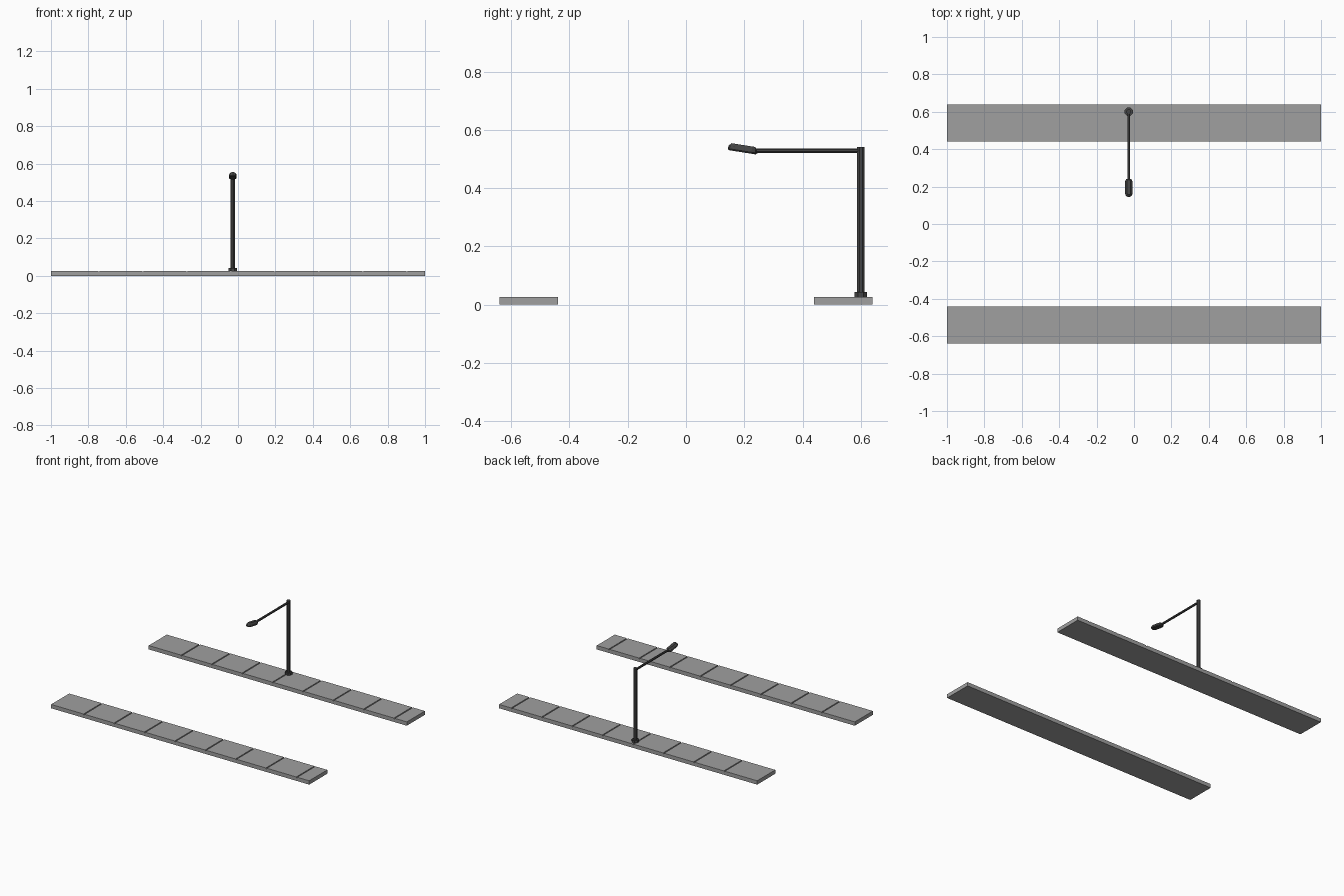
import bpy, bmesh, math
from mathutils import Matrix

if "Cube" in bpy.data.objects:
    bpy.data.objects.remove(bpy.data.objects["Cube"])

LAMP_X, POLE_Y, WALK_TOP = -0.028, 0.6, 0.027


def material(name, value):
    mat = bpy.data.materials.new(name)
    mat.diffuse_color = (value, value, value, 1)
    mat.use_nodes = True
    mat.node_tree.nodes["Principled BSDF"].inputs["Base Color"].default_value = mat.diffuse_color
    return mat


CONCRETE = material("concrete", 0.35)
DARK_METAL = material("dark_metal", 0.06)


def make_object(name, bm, mat):
    bmesh.ops.recalc_face_normals(bm, faces=bm.faces)
    mesh = bpy.data.meshes.new(name)
    bm.to_mesh(mesh)
    bm.free()
    mesh.materials.append(mat)
    obj = bpy.data.objects.new(name, mesh)
    bpy.context.collection.objects.link(obj)
    return obj


def loft(name, rings, mat=DARK_METAL):
    """Skin a stack of equal-length closed rings and cap both ends."""
    bm = bmesh.new()
    loops = [[bm.verts.new(p) for p in ring] for ring in rings]
    for a, b in zip(loops, loops[1:]):
        for i in range(len(a)):
            j = (i + 1) % len(a)
            bm.faces.new((a[i], a[j], b[j], b[i]))
    bm.faces.new(loops[0])
    bm.faces.new(loops[-1])
    return make_object(name, bm, mat)


def octagon(r, z):
    r /= math.cos(math.pi / 8)
    return [(r * math.cos((k + 0.5) * math.pi / 4),
             r * math.sin((k + 0.5) * math.pi / 4), z) for k in range(8)]


# Pavements: a notched slab profile extruded along y
def pavement(name, y0, y1):
    half, depth = 0.004, 0.005
    profile = [(-1, 0), (-1, WALK_TOP)]
    for k in range(8):
        x = -0.745 + 0.2355 * k
        profile += [(x - half, WALK_TOP), (x - half, WALK_TOP - depth),
                    (x + half, WALK_TOP - depth), (x + half, WALK_TOP)]
    profile += [(1, WALK_TOP), (1, 0)]
    loft(name, [[(x, y, z) for x, z in profile] for y in (y0, y1)], CONCRETE)


pavement("pavement_front", -0.64, -0.44)
pavement("pavement_back", 0.44, 0.64)

# Lamp post: stepped base collar and pole
base = loft("lamp_base", [octagon(0.022, WALK_TOP), octagon(0.022, 0.043)])
pole = loft("lamp_pole", [octagon(0.0125, WALK_TOP), octagon(0.0125, 0.542)])
for part in (base, pole):
    part.location = (LAMP_X, POLE_Y, 0)

# Horizontal arm reaching over the road
arm = loft("lamp_arm", [octagon(0.0075, 0), octagon(0.0075, 0.38)])
arm.matrix_world = (Matrix.Translation((LAMP_X, POLE_Y, 0.529))
                    @ Matrix.Rotation(math.pi / 2, 4, 'X'))


# Lamp head: domed capsule outline, tilted upward at the far end
def capsule(r, z, straight=0.031):
    ring = []
    for end, start in ((1, 0), (-1, math.pi)):
        for k in range(5):
            a = start + k * math.pi / 4
            ring.append((r * math.cos(a), end * straight + r * math.sin(a), z))
    return ring


head = loft("lamp_head", [capsule(0.0165, -0.012), capsule(0.0205, -0.007),
                          capsule(0.0185, 0.004), capsule(0.010, 0.013)])
head.matrix_world = (Matrix.Translation((LAMP_X, 0.195, 0.535))
                     @ Matrix.Rotation(math.radians(-9), 4, 'X'))
